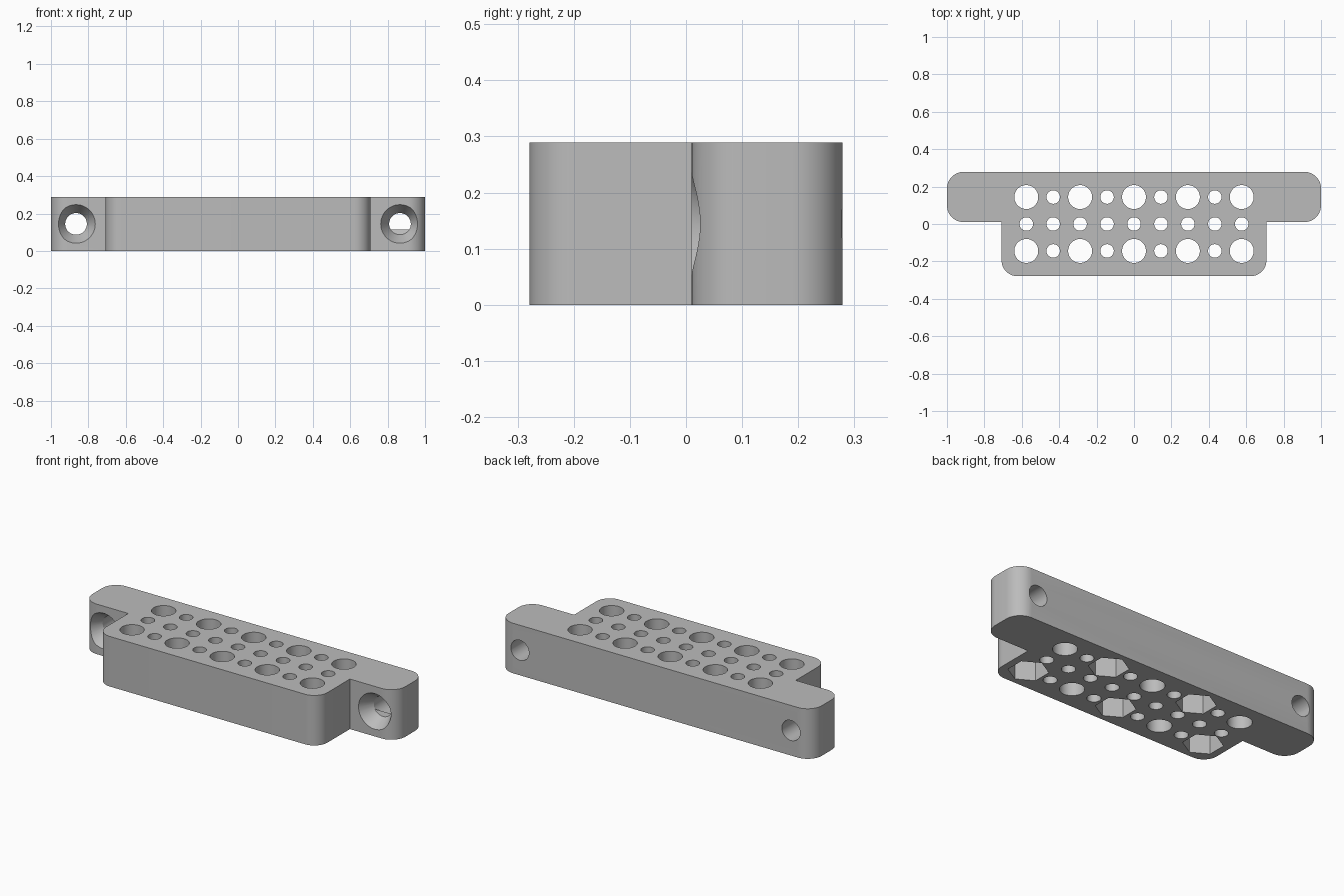
import bpy, bmesh, math
from mathutils import Matrix, Vector

cube = bpy.data.objects.get("Cube")
if cube:
    bpy.data.objects.remove(cube, do_unlink=True)

HEIGHT = 0.289
PITCH = 0.144

grey = bpy.data.materials.new("plain grey")
grey.use_nodes = True
grey.diffuse_color = (0.5, 0.5, 0.5, 1)
grey.node_tree.nodes["Principled BSDF"].inputs["Base Color"].default_value = (0.5, 0.5, 0.5, 1)


def make_object(name, bm):
    bmesh.ops.recalc_face_normals(bm, faces=bm.faces)
    mesh = bpy.data.meshes.new(name)
    bm.to_mesh(mesh)
    bm.free()
    mesh.materials.append(grey)
    obj = bpy.data.objects.new(name, mesh)
    bpy.context.collection.objects.link(obj)
    return obj


def add_cone(bm, r1, r2, depth, matrix, sides=48):
    bmesh.ops.create_cone(bm, cap_ends=True, segments=sides, radius1=r1,
                          radius2=r2, depth=depth, matrix=matrix)


def cut(target, bm):
    cutter = make_object("cutter", bm)
    cutter.hide_render = True
    mod = target.modifiers.new("cut", "BOOLEAN")
    mod.operation = "DIFFERENCE"
    mod.solver = "EXACT"
    mod.object = cutter
    bpy.context.view_layer.objects.active = target
    bpy.ops.object.modifier_apply(modifier=mod.name)
    bpy.data.objects.remove(cutter, do_unlink=True)


# Right half of the T outline: (x, y, corner radius), mirrored for the left
half = [(0.708, -0.279, 0.085), (0.708, 0.01, 0), (1, 0.01, 0.09), (1, 0.279, 0.09)]
corners = half + [(-x, y, r) for x, y, r in reversed(half)]
outline = []
for i, (x, y, r) in enumerate(corners):
    here = Vector((x, y))
    if r == 0:
        outline.append(here)
        continue
    before = (Vector(corners[i - 1][:2]) - here).normalized()
    after = (Vector(corners[(i + 1) % len(corners)][:2]) - here).normalized()
    centre = here + (before + after) * r
    for k in range(13):
        a = k / 12 * math.pi / 2
        outline.append(centre - after * r * math.cos(a) - before * r * math.sin(a))

# Solid bracket block
bm = bmesh.new()
base = bm.faces.new([bm.verts.new((p.x, p.y, 0)) for p in outline])
new = bmesh.ops.extrude_face_region(bm, geom=[base])["geom"]
bmesh.ops.translate(bm, verts=[v for v in new if isinstance(v, bmesh.types.BMVert)],
                    vec=(0, 0, HEIGHT))
block = make_object("mounting_block", bm)

# Grid of large and small vertical holes
bm = bmesh.new()
for col in range(-4, 5):
    for row in (-1, 0, 1):
        r = 0.064 if row and col % 2 == 0 else 0.036
        add_cone(bm, r, r, 1, Matrix.Translation((col * PITCH, row * PITCH, 0)))
cut(block, bm)

# Hexagonal nut pockets underneath, staggered between the two rows
bm = bmesh.new()
for row, cols in ((1, (-2, 2)), (-1, (-4, 0, 4))):
    for col in cols:
        place = Matrix.Translation((col * PITCH, row * PITCH, 0))
        add_cone(bm, 0.105, 0.105, 0.24, place @ Matrix.Rotation(math.pi / 6, 4, "Z")
                 if abs(bmesh_first := 0) else place, 6)
cut(block, bm)

# Bolt holes through the ears, then their countersinks at the front
for r1, r2, depth, y in ((0.058, 0.058, 1, 0.1), (0.112, 0.058, 0.09, 0.04)):
    bm = bmesh.new()
    for side in (-1, 1):
        add_cone(bm, r1, r2, depth, Matrix.Translation((side * 0.866, y, HEIGHT / 2))
                 @ Matrix.Rotation(-math.pi / 2, 4, "X"))
    cut(block, bm)

# Smooth round walls, crisp edges
bpy.ops.object.select_all(action="DESELECT")
block.select_set(True)
bpy.context.view_layer.objects.active = block
bpy.ops.object.shade_smooth_by_angle(angle=math.radians(30))
